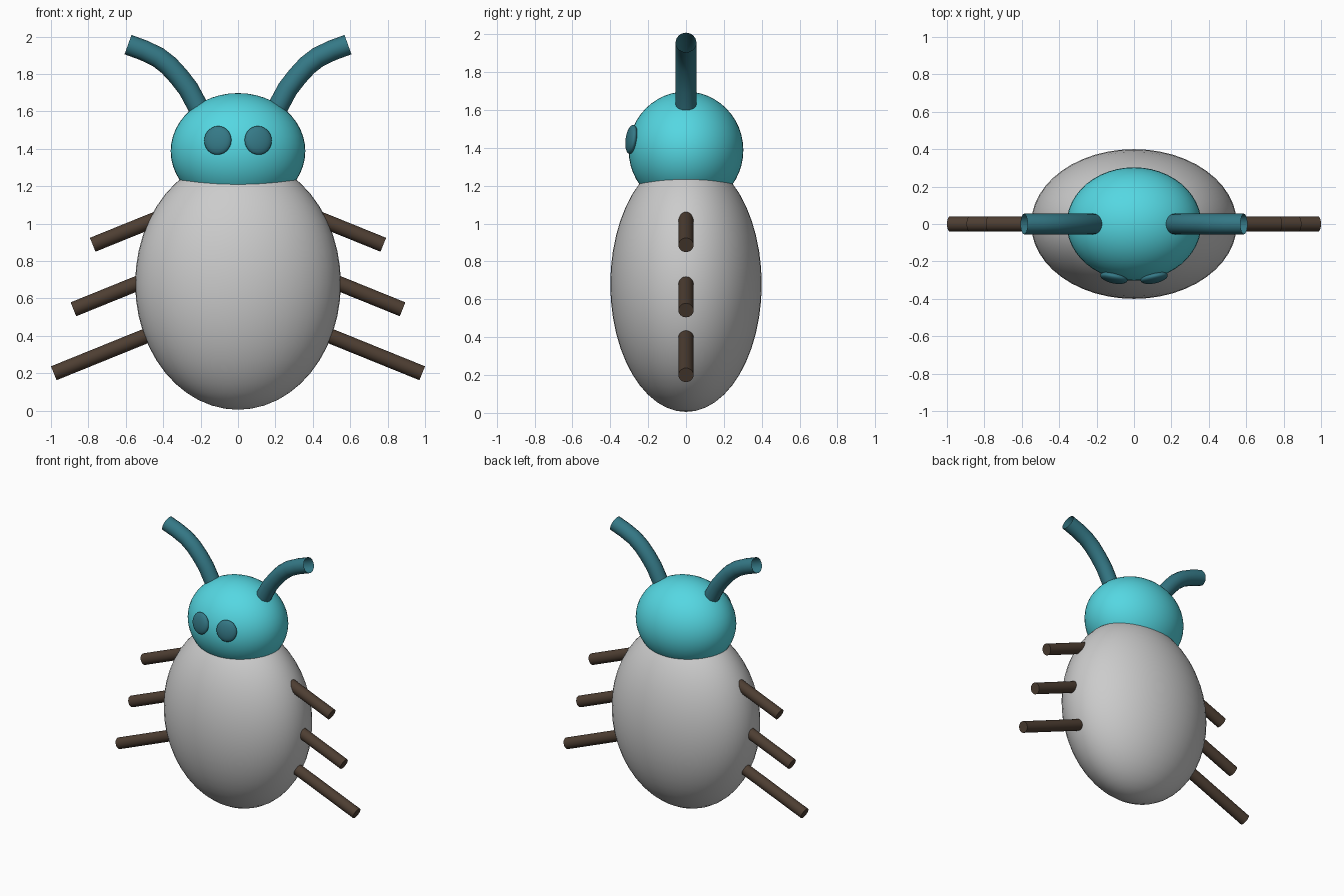
import bpy
from math import radians
from mathutils import Vector

if "Cube" in bpy.data.objects:
    bpy.data.objects.remove(bpy.data.objects["Cube"])


def material(name, rgb):
    m = bpy.data.materials.new(name)
    m.diffuse_color = (*rgb, 1)
    m.use_nodes = True
    m.node_tree.nodes["Principled BSDF"].inputs["Base Color"].default_value = m.diffuse_color
    return m


cyan = material("cyan", (0.09, 0.68, 0.76))
teal = material("teal", (0.035, 0.19, 0.24))
brown = material("brown", (0.075, 0.048, 0.032))


def finish(name, mat):
    ob = bpy.context.object
    ob.name = name
    if mat:
        ob.data.materials.append(mat)
    bpy.ops.object.shade_smooth_by_angle(angle=radians(40))
    return ob


def ellipsoid(name, loc, radii, mat=None, rot=(0, 0, 0)):
    bpy.ops.mesh.primitive_uv_sphere_add(segments=48, ring_count=24, location=loc, rotation=rot)
    bpy.context.object.scale = radii
    bpy.ops.object.transform_apply(location=False, rotation=False, scale=True)
    return finish(name, mat)


def rod(name, a, b, radius, mat):
    a, b = Vector(a), Vector(b)
    bpy.ops.mesh.primitive_cylinder_add(vertices=24, radius=radius, depth=(b - a).length,
                                        location=(a + b) / 2)
    bpy.context.object.rotation_euler = (b - a).to_track_quat('Z', 'Y').to_euler()
    return finish(name, mat)


def tube(name, points, radius, mat):
    cu = bpy.data.curves.new(name, 'CURVE')
    cu.dimensions = '3D'
    cu.bevel_depth = radius
    cu.bevel_resolution = 6
    sp = cu.splines.new('POLY')
    sp.points.add(len(points) - 1)
    for p, co in zip(sp.points, points):
        p.co = (*co, 1)
    sp.use_smooth = True
    cu.materials.append(mat)
    ob = bpy.data.objects.new(name, cu)
    bpy.context.collection.objects.link(ob)
    return ob


# Body and head
ellipsoid("body", (0, 0, 0.68), (0.55, 0.40, 0.675))
ellipsoid("head", (0, 0, 1.388), (0.36, 0.303, 0.31), cyan)

antenna_path = [(0.19, 1.58), (0.22, 1.636), (0.265, 1.72), (0.316, 1.786),
                (0.37, 1.845), (0.428, 1.89), (0.505, 1.927), (0.588, 1.957)]

for side, s in (("right", 1), ("left", -1)):
    # Eyes lie flat on the head
    ellipsoid(f"{side}_eye", (s * 0.108, -0.288, 1.445), (0.074, 0.028, 0.077), teal,
              (radians(-8), 0, radians(s * 12)))
    # Open-ended curved antennae
    tube(f"{side}_antenna", [(s * x, 0, z) for x, z in antenna_path], 0.055, teal)
    # Three legs sloping down and outwards
    for i, (x, z) in enumerate([(0.777, 0.887), (0.88, 0.542), (0.985, 0.2)]):
        run = x - 0.32
        rod(f"{side}_leg_{i + 1}", (s * 0.32, 0, z + 0.405 * run), (s * x, 0, z), 0.04, brown)
